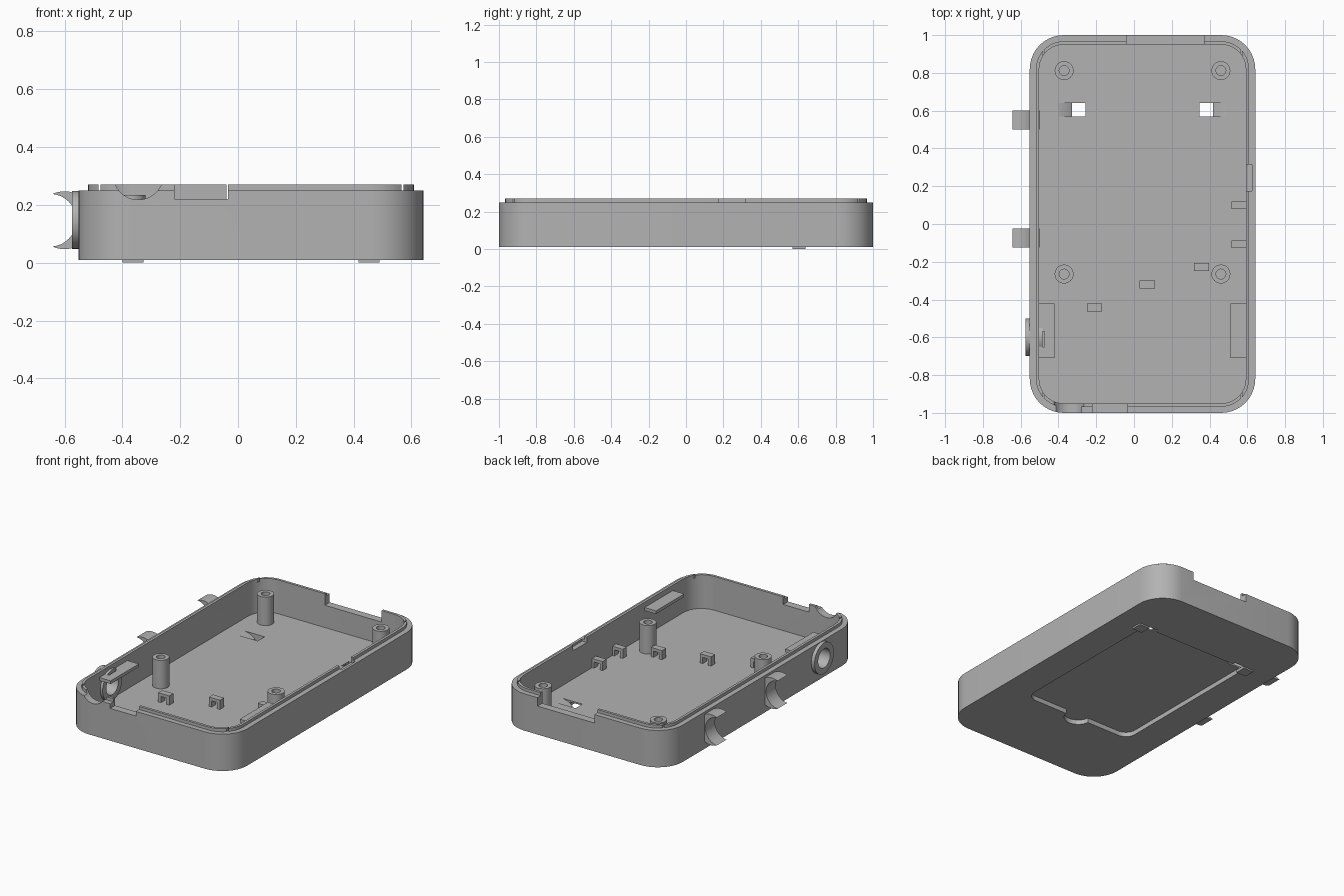
import bpy, bmesh, math
from mathutils import Vector

cube = bpy.data.objects.get("Cube")
if cube:
    bpy.data.objects.remove(cube, do_unlink=True)

grey = bpy.data.materials.new("plain grey")
grey.use_nodes = True
grey.diffuse_color = (0.45, 0.45, 0.45, 1)
grey.node_tree.nodes["Principled BSDF"].inputs["Base Color"].default_value = (0.45, 0.45, 0.45, 1)

CX = 0.045                      # middle of the case across x
HX, HY, R = 0.597, 1.0, 0.18    # case half sizes and corner radius
BASE, FLOOR, RIM, TOP = 0.01, 0.05, 0.25, 0.27


def extrude(name, outline, start, end, axis="z"):
    """Extrude a 2D outline along z (outline in xy), y (xz) or x (yz)."""
    place = {"z": lambda a, b, c: (a, b, c),
             "y": lambda a, b, c: (a, c, b),
             "x": lambda a, b, c: (c, a, b)}[axis]
    bm = bmesh.new()
    face = bm.faces.new([bm.verts.new(place(a, b, start)) for a, b in outline])
    moved = bmesh.ops.extrude_face_region(bm, geom=[face])["geom"]
    shift = Vector(place(0, 0, end - start))
    bmesh.ops.translate(bm, vec=shift, verts=[g for g in moved if isinstance(g, bmesh.types.BMVert)])
    bmesh.ops.recalc_face_normals(bm, faces=bm.faces)
    mesh = bpy.data.meshes.new(name)
    bm.to_mesh(mesh)
    bm.free()
    mesh.materials.append(grey)
    obj = bpy.data.objects.new(name, mesh)
    bpy.context.collection.objects.link(obj)
    return obj


def rounded(hx, hy, r, cx=CX, cy=0.0, steps=10):
    pts = []
    for q, (sx, sy) in enumerate([(1, 1), (-1, 1), (-1, -1), (1, -1)]):
        for i in range(steps + 1):
            a = math.pi / 2 * (q + i / steps)
            pts.append((cx + sx * (hx - r) + r * math.cos(a), cy + sy * (hy - r) + r * math.sin(a)))
    return pts


def circle(a, b, r, n=40):
    return [(a + r * math.cos(2 * math.pi * i / n), b + r * math.sin(2 * math.pi * i / n)) for i in range(n)]


def box(name, x0, x1, y0, y1, z0, z1):
    return extrude(name, [(x0, y0), (x1, y0), (x1, y1), (x0, y1)], z0, z1)


def apply_bool(obj, tool, operation="DIFFERENCE"):
    mod = obj.modifiers.new("bool", "BOOLEAN")
    mod.operation, mod.solver, mod.object = operation, "EXACT", tool
    bpy.ops.object.select_all(action="DESELECT")
    bpy.context.view_layer.objects.active = obj
    obj.select_set(True)
    bpy.ops.object.modifier_apply(modifier=mod.name)


def cut(objs, *tools):
    for tool in tools:
        for obj in objs:
            apply_bool(obj, tool)
        bpy.data.objects.remove(tool, do_unlink=True)


# Case tray and the thin locating lip on its rim
case = extrude("case_tray", rounded(HX, HY, R), BASE, RIM)
lip = extrude("rim_lip", rounded(HX - 0.033, HY - 0.033, R - 0.033), RIM, TOP)
cut([case, lip], extrude("cutter", rounded(HX - 0.05, HY - 0.05, R - 0.05), FLOOR, 0.5))

# Rim openings: wide back port, front port, round front port, side catch
cut([case, lip],
    box("cutter", -0.04, 0.37, 0.9, 1.1, 0.195, 0.5),
    box("cutter", -0.22, -0.035, -1.1, -0.9, 0.22, 0.5),
    extrude("cutter", circle(-0.345, 0.305, 0.087), -1.1, -0.9, "y"),
    box("cutter", 0.55, 0.625, 0.175, 0.315, 0.235, 0.5))
# Narrow breaks in the lip at the corners
cut([lip], *[box("cutter", x, x + 0.008, -1.1, 1.1, 0.2, 0.5) for x in (-0.483, 0.565)])

# Recessed battery bay with thumb scoop underneath
cut([case], extrude("cutter", rounded(0.395, 0.55, 0.07, cy=0.07), -0.1, 0.04),
    extrude("cutter", circle(CX, -0.47, 0.085), -0.1, 0.04))

# Latch slots through the floor, with sloping latch tabs
for s, side in ((-1, "right"), (1, "left")):
    x0, x1 = sorted((CX + s * 0.445, CX + s * 0.302))
    cut([case], box("cutter", x0, x1, 0.57, 0.64, -0.1, 0.1))
    profile = [(CX + s * a, z) for a, z in ((0.445, 0), (0.372, 0), (0.372, 0.018), (0.405, 0.04), (0.445, 0.05))]
    extrude("latch_tab_" + side, profile, 0.57, 0.64, "y")

# Round socket through the right wall
JY, JZ = -0.6, 0.148
cut([case], extrude("cutter", circle(JY, JZ, 0.09), -0.7, -0.4, "x"))
socket = extrude("socket_ring", circle(JY, JZ, 0.1), -0.575, -0.485, "x")
cut([socket], extrude("cutter", circle(JY, JZ, 0.062), -0.7, -0.4, "x"))

# Crescent cable clips on the right wall
for name, y0 in (("cable_clip_front", -0.125), ("cable_clip_back", 0.5)):
    clip = extrude(name, circle(-0.6, 0.147, 0.1, 64), y0, y0 + 0.1, "y")
    cut([clip, case], extrude("cutter", circle(-0.65, 0.147, 0.091, 64), y0 - 0.0005, y0 + 0.1005, "y"))

# Screw posts with pilot holes
for x in (-0.37, 0.46):
    for y in (-0.265, 0.812):
        post = extrude("screw_post", circle(x, y, 0.05, 32), FLOOR - 0.005, 0.235)
        cut([post], extrude("cutter", circle(x, y, 0.026, 24), 0.07, 0.5))

# Ledges near the front, along both side walls
right_ledge = box("ledge_right", -0.51, -0.42, -0.71, -0.42, 0.215, 0.235)
cut([right_ledge], box("cutter", -0.49, -0.475, -0.65, -0.57, 0.225, 0.3))
box("ledge_left", 0.51, 0.6, -0.71, -0.42, 0.215, 0.235)


def bridge(name, x, y, length, depth, along):
    """Small wire guide: a bar on two legs."""
    z0, z1, t = FLOOR - 0.003, 0.11, 0.02
    h = length / 2
    arch = [(-h, z0), (-h, z1), (h, z1), (h, z0), (h - t, z0), (h - t, z1 - t), (t - h, z1 - t), (t - h, z0)]
    mid, across = (x, y) if along == "y" else (y, x)
    extrude(name, [(mid + a, z) for a, z in arch], across - depth / 2, across + depth / 2, along)


# Wire guides on the floor and against the left wall
for x, y in ((0.357, -0.227), (0.07, -0.321), (-0.21, -0.443)):
    bridge("wire_guide", x, y, 0.08, 0.042, "y")
for y in (0.1, -0.108):
    bridge("wall_wire_guide", 0.557, y, 0.08, 0.04, "y")

# Smooth the curved sides, keep the edges crisp
for obj in bpy.context.scene.objects:
    obj.select_set(obj.type == "MESH")
bpy.context.view_layer.objects.active = case
bpy.ops.object.shade_smooth_by_angle(angle=math.radians(30))
